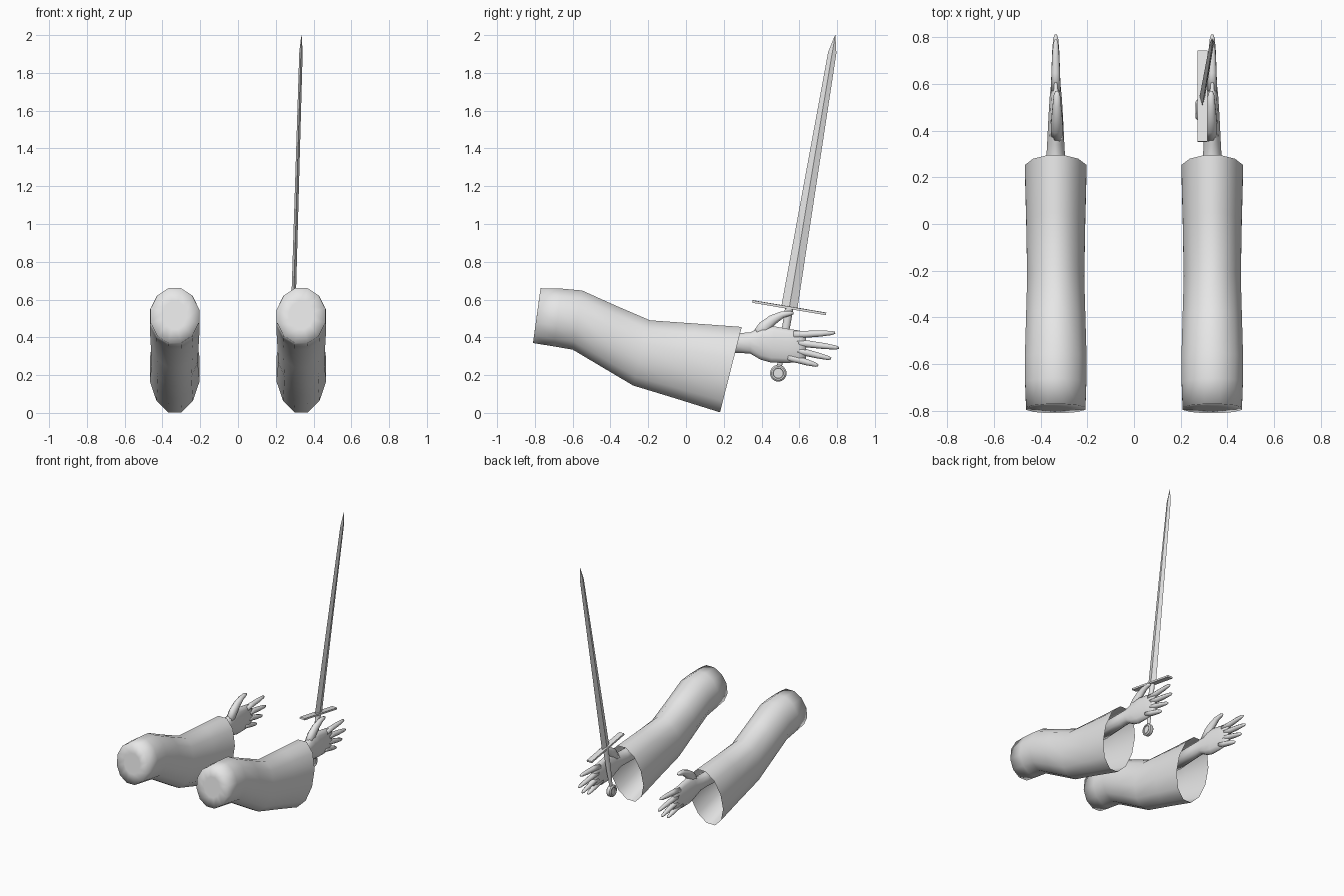
import bpy, bmesh, math
from mathutils import Vector, Matrix

if "Cube" in bpy.data.objects:
    bpy.data.objects.remove(bpy.data.objects["Cube"])

ARM_X = 0.335
grey = bpy.data.materials.new("light grey")
grey.diffuse_color = (0.8, 0.8, 0.8, 1)
grey.use_nodes = True
grey.node_tree.nodes["Principled BSDF"].inputs["Base Color"].default_value = grey.diffuse_color


def finish(bm, name, smooth=True, angle=None):
    bmesh.ops.recalc_face_normals(bm, faces=bm.faces)
    for f in bm.faces:
        f.smooth = smooth
    me = bpy.data.meshes.new(name)
    bm.to_mesh(me)
    bm.free()
    me.materials.append(grey)
    ob = bpy.data.objects.new(name, me)
    bpy.context.collection.objects.link(ob)
    if angle:
        bpy.ops.object.select_all(action='DESELECT')
        ob.select_set(True)
        bpy.context.view_layer.objects.active = ob
        bpy.ops.object.shade_smooth_by_angle(angle=math.radians(angle))
    return ob


def skin_rings(bm, rings, cap_start=True, cap_end=True):
    rings = [[bm.verts.new(p) for p in r] for r in rings]
    n = len(rings[0])
    for a, b in zip(rings, rings[1:]):
        for i in range(n):
            j = (i + 1) % n
            bm.faces.new((a[i], a[j], b[j], b[i]))
    if cap_start:
        bm.faces.new(rings[0][::-1])
    if cap_end:
        bm.faces.new(rings[-1])


def section(top, bottom, hx, sides, x=ARM_X):
    """Ring of points between a top and a bottom (y, z) point."""
    t, b = Vector((x, *top)), Vector((x, *bottom))
    c, up = (t + b) / 2, (t - b) / 2
    k = math.cos(math.pi / sides)
    pts = []
    for i in range(sides):
        a = 2 * math.pi * (i + 0.5) / sides
        pts.append(c + up * (math.cos(a) / k) + Vector((hx * math.sin(a) / k, 0, 0)))
    return pts


def limb(bm, path, sides=10, x=ARM_X):
    """Rounded tube through (y, z, half height, half width) stations."""
    rings = []
    for i, (y, z, hz, hx) in enumerate(path):
        p, q = path[max(i - 1, 0)], path[min(i + 1, len(path) - 1)]
        d = Vector((q[0] - p[0], q[1] - p[1])).normalized()
        u = Vector((-d.y, d.x)) * hz
        rings.append(section((y + u.x, z + u.y), (y - u.x, z - u.y), hx, sides, x))
    skin_rings(bm, rings)


def mirror(ob):
    ob.modifiers.new("other_side", 'MIRROR').use_axis[0] = True


# Sleeves: closed at the shoulder, open at the cuff
bm = bmesh.new()
sleeve = [((-0.78, 0.588), (-0.80, 0.443), 0.063),
          ((-0.77, 0.66), (-0.81, 0.37), 0.127),
          ((-0.66, 0.658), (-0.70, 0.352), 0.131),
          ((-0.55, 0.648), (-0.60, 0.335), 0.132),
          ((-0.37, 0.567), (-0.44, 0.24), 0.127),
          ((-0.19, 0.49), (-0.28, 0.145), 0.122),
          ((0.05, 0.473), (-0.05, 0.075), 0.126),
          ((0.295, 0.455), (0.18, 0.003), 0.132)]
skin_rings(bm, [section(t, b, w, 12) for t, b, w in sleeve], cap_end=False)
mirror(finish(bm, "sleeves"))

# Forearm and palm
bm = bmesh.new()
limb(bm, [(0.05, 0.365, 0.055, 0.050), (0.27, 0.370, 0.052, 0.041),
          (0.34, 0.370, 0.056, 0.037), (0.40, 0.370, 0.088, 0.034),
          (0.46, 0.362, 0.096, 0.031), (0.54, 0.354, 0.090, 0.026),
          (0.60, 0.352, 0.084, 0.020), (0.635, 0.352, 0.066, 0.012)], 12)
mirror(finish(bm, "forearms_and_palms"))

# Fingers, each from knuckle to tip
bm = bmesh.new()
for y0, z0, y1, z1 in ((0.57, 0.413, 0.79, 0.424), (0.58, 0.373, 0.81, 0.344),
                       (0.57, 0.335, 0.768, 0.287), (0.54, 0.296, 0.70, 0.251)):
    limb(bm, [(y0 + (y1 - y0) * t, z0 + (z1 - z0) * t, r, r)
              for t, r in ((0, 0.021), (0.35, 0.018), (0.65, 0.016),
                           (0.92, 0.011), (1, 0.005))], 8)
mirror(finish(bm, "fingers"))

# Thumbs
bm = bmesh.new()
limb(bm, [(0.37, 0.40, 0.030, 0.026), (0.415, 0.455, 0.034, 0.026),
          (0.46, 0.493, 0.027, 0.023), (0.51, 0.520, 0.018, 0.018),
          (0.55, 0.528, 0.013, 0.014), (0.57, 0.528, 0.006, 0.007)], 8, ARM_X - 0.005)
mirror(finish(bm, "thumbs"))

# Sword frame: local z runs up the blade, local y along the guard
up = Vector((0.043, 0.243, 1.443)).normalized()
across = Vector((0, up.z, -up.y)).normalized()
side = across.cross(up).normalized()
frame = Matrix((side, across, up)).transposed().to_4x4()
frame.translation = (0.293, 0.547, 0.557)


def place(ob):
    ob.matrix_world = frame


# Blade: diamond section narrowing to a point
bm = bmesh.new()
rings = [[(w, 0, z), (0, h, z), (-w, 0, z), (0, -h, z)]
         for z, h, w in ((0, 0.043, 0.012), (1.37, 0.022, 0.009), (1.464, 0.001, 0.001))]
skin_rings(bm, rings)
place(finish(bm, "blade", smooth=False))

# Cross guard
bm = bmesh.new()
bmesh.ops.create_cube(bm, size=1, matrix=Matrix.Diagonal((0.042, 0.395, 0.013, 1)))
place(finish(bm, "cross_guard", smooth=False))

# Grip
bm = bmesh.new()
rings = [[(r * 0.8 * math.cos(a), r * math.sin(a), z)
          for a in (2 * math.pi * i / 12 for i in range(12))]
         for z, r in ((-0.32, 0.013), (-0.16, 0.020), (-0.005, 0.022))]
skin_rings(bm, rings)
place(finish(bm, "grip", angle=40))

# Pommel: disc with a raised rim on both faces
bm = bmesh.new()
profile = [(0.026, -0.012), (0.028, -0.019), (0.036, -0.019), (0.044, -0.012),
           (0.044, 0.012), (0.036, 0.019), (0.028, 0.019), (0.026, 0.012)]
rings = [[(x, r * math.cos(a), r * math.sin(a) - 0.352)
          for a in (2 * math.pi * i / 20 for i in range(20))] for r, x in profile]
skin_rings(bm, rings)
place(finish(bm, "pommel", angle=35))
